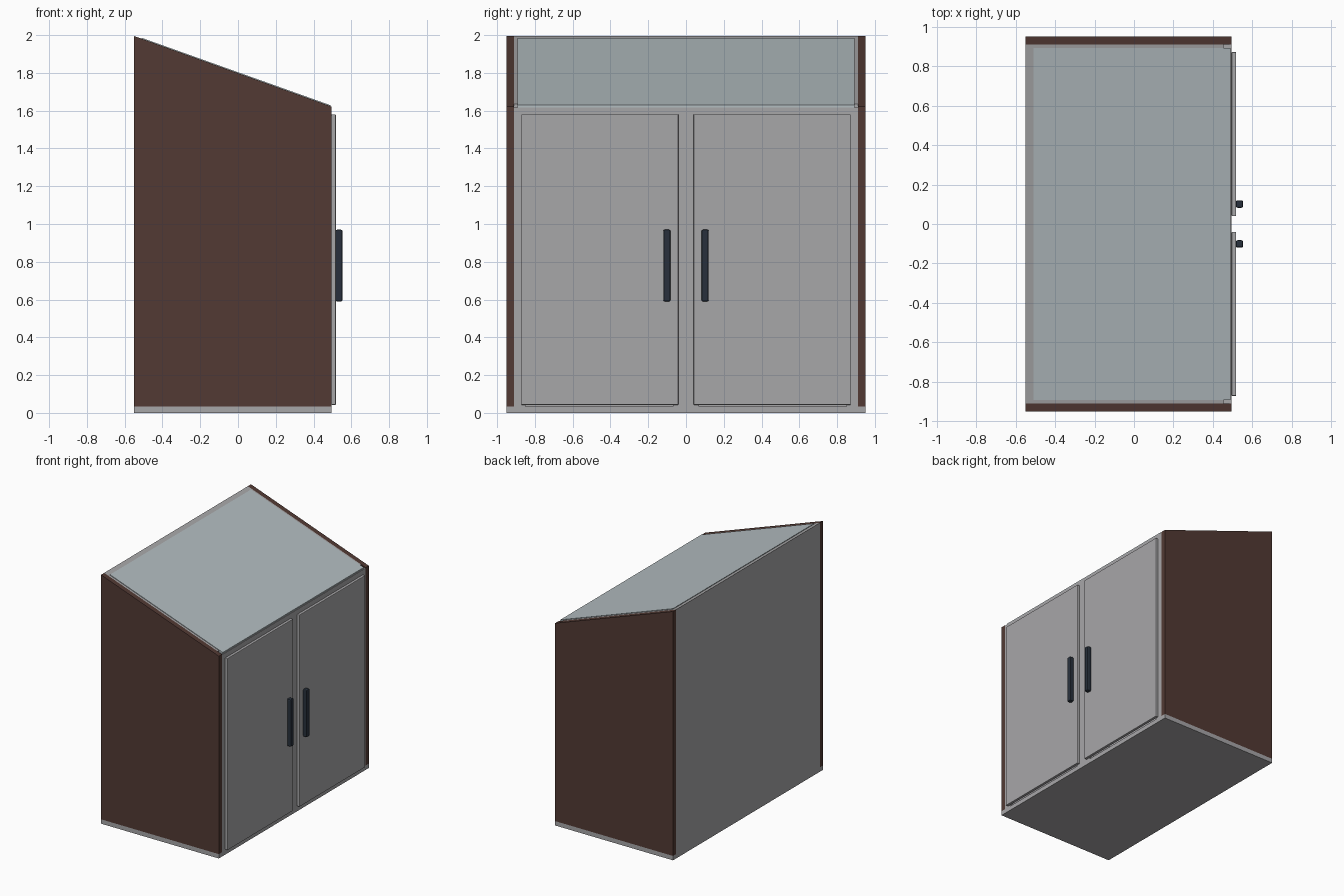
import bpy, bmesh

if "Cube" in bpy.data.objects:
    bpy.data.objects.remove(bpy.data.objects["Cube"])

def material(name, rgb):
    m = bpy.data.materials.new(name)
    m.diffuse_color = (*rgb, 1)
    m.use_nodes = True
    m.node_tree.nodes["Principled BSDF"].inputs["Base Color"].default_value = m.diffuse_color
    return m

GREY = material("warm grey", (0.39, 0.385, 0.395))
BROWN = material("dark brown", (0.085, 0.042, 0.034))
GLASS = material("pale glass", (0.45, 0.51, 0.53))
DARK = material("blue black", (0.021, 0.030, 0.045))

def prism(name, profile, y0, y1, mat, bevel=0.0):
    """Extrude an x-z profile from y0 to y1."""
    bm = bmesh.new()
    face = bm.faces.new([bm.verts.new((x, y0, z)) for x, z in profile])
    ext = bmesh.ops.extrude_face_region(bm, geom=[face])
    verts = [g for g in ext["geom"] if isinstance(g, bmesh.types.BMVert)]
    bmesh.ops.translate(bm, verts=verts, vec=(0, y1 - y0, 0))
    bmesh.ops.recalc_face_normals(bm, faces=bm.faces)
    me = bpy.data.meshes.new(name)
    bm.to_mesh(me)
    bm.free()
    me.materials.append(mat)
    ob = bpy.data.objects.new(name, me)
    bpy.context.collection.objects.link(ob)
    if bevel:
        mod = ob.modifiers.new("bevel", "BEVEL")
        mod.width, mod.segments = bevel, 2
    return ob

def box(name, x0, x1, y0, y1, z0, z1, mat, bevel=0.0):
    return prism(name, [(x0, z0), (x1, z0), (x1, z1), (x0, z1)], y0, y1, mat, bevel)

def roof(x):
    """Height of the sloping roof line."""
    return 1.995 - 0.357 * (x + 0.55)

def sloped(name, x0, x1, y0, y1, z0, mat, drop=0.0):
    return prism(name, [(x0, z0), (x1, z0), (x1, roof(x1) - drop), (x0, roof(x0) - drop)],
                 y0, y1, mat)

B, F = -0.55, 0.495          # back and front of the body
T = 0.035                    # base thickness

# Base and back wall
box("base", B, F, -0.95, 0.95, 0, T, GREY)
sloped("back_wall", B, -0.51, -0.91, 0.91, T, GREY)

# Front frame around the doors
box("front_top_rail", 0.455, F, -0.91, 0.91, 1.54, roof(F) - 0.004, GREY)
box("front_centre_stile", 0.455, F, -0.07, 0.07, T, 1.54, GREY)

# Sloping glass roof, slightly proud of its frame
prism("roof_glass", [(x, roof(x) + d) for x, d in
      ((-0.51, -0.02), (0.49, -0.02), (0.49, 0.005), (-0.51, 0.005))], -0.893, 0.893, GLASS)

for side, s in (("left", -1), ("right", 1)):
    def span(a, b):
        return sorted((s * a, s * b))
    # Brown side panel and grey lining
    sloped("side_panel_" + side, B, F, *span(0.91, 0.95), T, BROWN)
    sloped("side_lining_" + side, -0.51, 0.455, *span(0.893, 0.91), T, GREY)
    box("front_stile_" + side, 0.455, F, *span(0.85, 0.91), T, 1.54, GREY)
    # Door and handle
    box("door_" + side, F, 0.518, *span(0.04, 0.872), 0.042, 1.58, GREY, 0.004)
    box("handle_" + side, 0.517, 0.553, *span(0.082, 0.12), 0.59, 0.97, DARK, 0.008)
